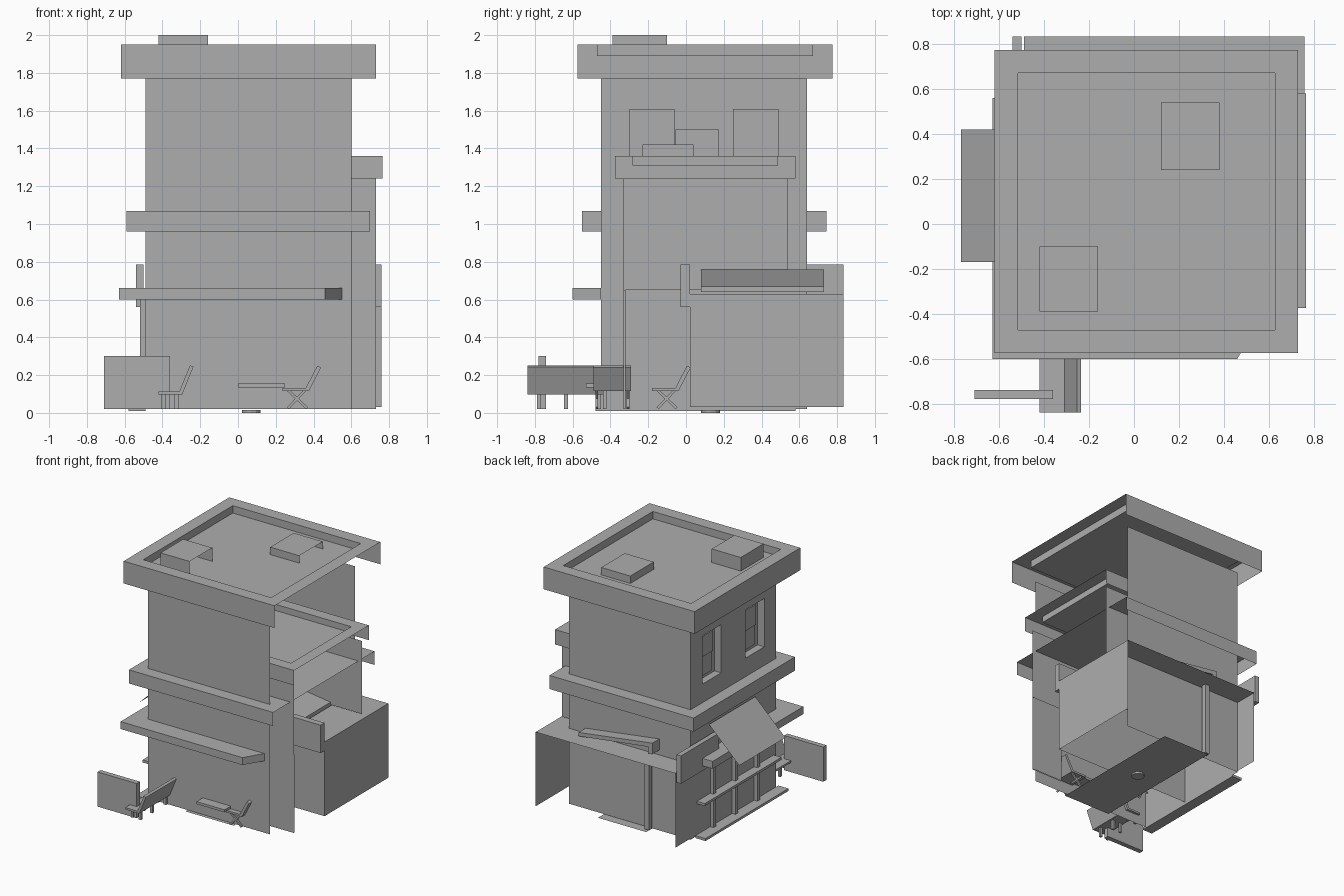
import bpy, bmesh, math
from mathutils import Vector

cube = bpy.data.objects.get("Cube")
if cube:
    bpy.data.objects.remove(cube)

grey = bpy.data.materials.new("plain_grey")
grey.use_nodes = True
grey.diffuse_color = (0.42, 0.42, 0.42, 1)
grey.node_tree.nodes["Principled BSDF"].inputs["Base Color"].default_value = (0.42, 0.42, 0.42, 1)


def finish(name, bm):
    mesh = bpy.data.meshes.new(name)
    bm.to_mesh(mesh)
    bm.free()
    mesh.materials.append(grey)
    ob = bpy.data.objects.new(name, mesh)
    bpy.context.collection.objects.link(ob)
    return ob


def quad(bm, *pts):
    return bm.faces.new([bm.verts.new(p) for p in pts])


def add_box(bm, x, y, z, skip=""):
    """Box from three ranges; skip lists open sides such as '+x -z'."""
    lims = (x, y, z)
    for a in range(3):
        b, c = (a + 1) % 3, (a + 2) % 3
        for side, sign in enumerate("-+"):
            if sign + "xyz"[a] in skip:
                continue
            pts = []
            for i, j in ((0, 0), (1, 0), (1, 1), (0, 1)):
                p = [0, 0, 0]
                p[a], p[b], p[c] = lims[a][side], lims[b][i], lims[c][j]
                pts.append(p)
            quad(bm, *(pts if side else pts[::-1]))


def box(name, x, y, z, skip=""):
    bm = bmesh.new()
    add_box(bm, x, y, z, skip)
    return finish(name, bm)


def prism(name, profile, along, lo, hi):
    """Extrude a closed 2D profile along y or z."""
    bm = bmesh.new()
    place = (lambda p, t: (p[0], t, p[1])) if along == "y" else (lambda p, t: (p[0], p[1], t))
    face = bm.faces.new([bm.verts.new(place(p, lo)) for p in profile])
    ext = bmesh.ops.extrude_face_region(bm, geom=[face])
    moved = [v for v in ext["geom"] if isinstance(v, bmesh.types.BMVert)]
    bmesh.ops.translate(bm, verts=moved, vec=Vector(place((0, 0), hi - lo)))
    bmesh.ops.recalc_face_normals(bm, faces=bm.faces)
    return finish(name, bm)


def parapet_roof(name, x, y, z, floor, rim):
    """Hollow roof: outer fascia, top rim, inner parapet and sunken deck, open at +x and below."""
    bm = bmesh.new()
    add_box(bm, x, y, z, "+x +z -z")
    xi, yi = (x[0] + rim, x[1] - rim), (y[0] + rim, y[1] - rim)
    add_box(bm, xi, yi, (floor, z[1]), "+z")
    top = z[1]
    out = [(x[0], y[0]), (x[1], y[0]), (x[1], y[1]), (x[0], y[1])]
    inn = [(xi[0], yi[0]), (xi[1], yi[0]), (xi[1], yi[1]), (xi[0], yi[1])]
    for i in range(4):
        j = (i + 1) % 4
        quad(bm, (*out[i], top), (*out[j], top), (*inn[j], top), (*inn[i], top))
    return finish(name, bm)


def bar(bm, p, q, w, y):
    """Flat bar between two xz points, spanning a y range."""
    p, q = Vector(p), Vector(q)
    d = (q - p).normalized() * w
    n = Vector((-d.y, d.x)) / 2
    ring = [p + n, p - n, q - n, q + n]
    ends = [[bm.verts.new((v.x, t, v.y)) for v in ring] for t in y]
    bm.faces.new(ends[0])
    bm.faces.new(ends[1][::-1])
    for i in range(4):
        j = (i + 1) % 4
        bm.faces.new((ends[0][i], ends[1][i], ends[1][j], ends[0][j]))


# main shell, with an open +x side
FRONT, BACK, LEFT, RIGHT = -0.45, 0.64, -0.49, 0.60
box("main_walls", (LEFT, RIGHT), (FRONT, BACK), (0.02, 1.77), "-x +x +z -z")

# window wall with recessed sash windows
bm = bmesh.new()
ys, zs = (FRONT, -0.30, -0.06, 0.25, 0.49, BACK), (0.02, 1.22, 1.61, 1.77)
for i in range(5):
    for j in range(3):
        y, z = ys[i:i + 2], zs[j:j + 2]
        if j == 1 and i in (1, 3):
            add_box(bm, (LEFT, LEFT + 0.06), y, z, "-x")
            mid = sum(z) / 2
            add_box(bm, (LEFT + 0.03, LEFT + 0.06), (y[0] + 0.06, y[1] - 0.01), (mid, z[1] - 0.03))
            add_box(bm, (LEFT + 0.045, LEFT + 0.06), (y[0] + 0.06, y[1] - 0.01), (z[0] + 0.03, mid))
        else:
            quad(bm, (LEFT, y[0], z[0]), (LEFT, y[0], z[1]), (LEFT, y[1], z[1]), (LEFT, y[1], z[0]))
finish("window_wall", bm)

# roofs, cornice and rooftop boxes
parapet_roof("main_roof", (-0.62, 0.73), (-0.575, 0.775), (1.77, 1.95), 1.89, 0.103)
box("roof_box_tall", (-0.42, -0.16), (-0.39, -0.10), (1.89, 2.0), "+x -z")
box("roof_box_low", (0.12, 0.38), (0.24, 0.54), (1.89, 1.95), "+x -z")
box("middle_cornice", (-0.59, 0.70), (-0.55, 0.745), (0.96, 1.07), "+x -z")

# annex
box("annex_walls", (-0.2, 0.73), (-0.33, 0.54), (0.65, 1.24), "+x +z -z")
box("annex_front_wall", (0.45, 0.73), (-0.33, -0.32), (0.02, 0.65), "+x -z")
parapet_roof("annex_roof", (-0.24, 0.765), (-0.375, 0.58), (1.24, 1.36), 1.31, 0.093)
box("annex_roof_box", (0.0, 0.25), (-0.23, 0.04), (1.31, 1.42), "+x -z")
box("annex_roof_door", (-0.14, -0.05), (-0.055, 0.175), (1.31, 1.50), "+x -z")

# low rear wing, with an open back
box("rear_wing", (LEFT, 0.76), (0.02, 0.835), (0.03, 0.63), "+y -z")
box("rear_post", (-0.16, -0.12), (0.66, 0.70), (0.03, 0.63))
prism("sloped_skylight", [(0.45, 0.64), (0.45, 0.67), (-0.21, 0.76), (-0.21, 0.67), (-0.17, 0.66), (-0.17, 0.72)],
      "y", 0.08, 0.73)

# ledge wrapping the front and window side
prism("ledge", [(-0.63, 0.56), (-0.63, -0.6), (0.46, -0.6), (0.55, FRONT), (LEFT, FRONT), (LEFT, 0.56)],
      "z", 0.60, 0.66)

# shop front: awning, sill, step, posts
bm = bmesh.new()
quad(bm, (-0.5, 0.42, 0.87), (-0.77, 0.42, 0.61), (-0.77, -0.17, 0.61), (-0.5, -0.17, 0.87))
finish("awning", bm)
box("window_sill", (-0.56, LEFT), (-0.42, 0.56), (0.28, 0.30))
box("shop_step", (-0.58, LEFT), (-0.48, 0.58), (0.01, 0.03))
for i, y in enumerate((-0.2, 0.08, 0.36)):
    box(f"shop_post_{i}", (-0.52, LEFT), (y, y + 0.03), (0.03, 0.60))

# sign boards
box("rear_sign", (-0.54, -0.50), (0.35, 0.835), (0.56, 0.785))
box("side_sign", (0.42, 0.76), (-0.03, 0.02), (0.56, 0.785))
box("front_board", (-0.71, -0.36), (-0.78, -0.74), (0.02, 0.30))

# floor plate with a round drain
bm = bmesh.new()
quad(bm, (-0.14, -0.47, 0.015), (0.29, -0.47, 0.015), (0.29, 0.71, 0.015), (-0.14, 0.71, 0.015))
finish("floor_plate", bm)
bpy.ops.mesh.primitive_cylinder_add(vertices=12, radius=0.05, depth=0.014, location=(0.07, 0.13, 0.007))
drain = bpy.context.object
drain.name = "drain"
drain.data.materials.append(grey)

# bench with a leaning back
bm = bmesh.new()
bar(bm, (-0.42, 0.105), (-0.30, 0.105), 0.016, (-0.84, -0.43))
bar(bm, (-0.305, 0.10), (-0.245, 0.248), 0.02, (-0.84, -0.43))
for y in (-0.79, -0.645, -0.47):
    for x in (-0.405, -0.335):
        add_box(bm, (x, x + 0.02), (y, y + 0.02), (0.02, 0.10))
finish("bench", bm)


# folding chairs with crossed legs
def chair(name, turn, at):
    bm = bmesh.new()
    bar(bm, (0.0, 0.125), (0.14, 0.125), 0.016, (-0.1, 0.1))
    bar(bm, (0.13, 0.12), (0.195, 0.245), 0.022, (-0.1, 0.1))
    for y in (-0.09, 0.075):
        bar(bm, (0.03, 0.025), (0.12, 0.12), 0.014, (y, y + 0.015))
        bar(bm, (0.13, 0.025), (0.03, 0.12), 0.014, (y, y + 0.015))
    ob = finish(name, bm)
    ob.rotation_euler.z = math.radians(turn)
    ob.location = at


chair("front_chair", 0, (0.235, -0.39, 0))
chair("inner_chair", 90, (-0.09, -0.18, 0))

# small table
box("table_top", (0.0, 0.25), (-0.53, -0.33), (0.135, 0.155))
box("table_leg", (0.115, 0.135), (-0.44, -0.42), (0.02, 0.135))
